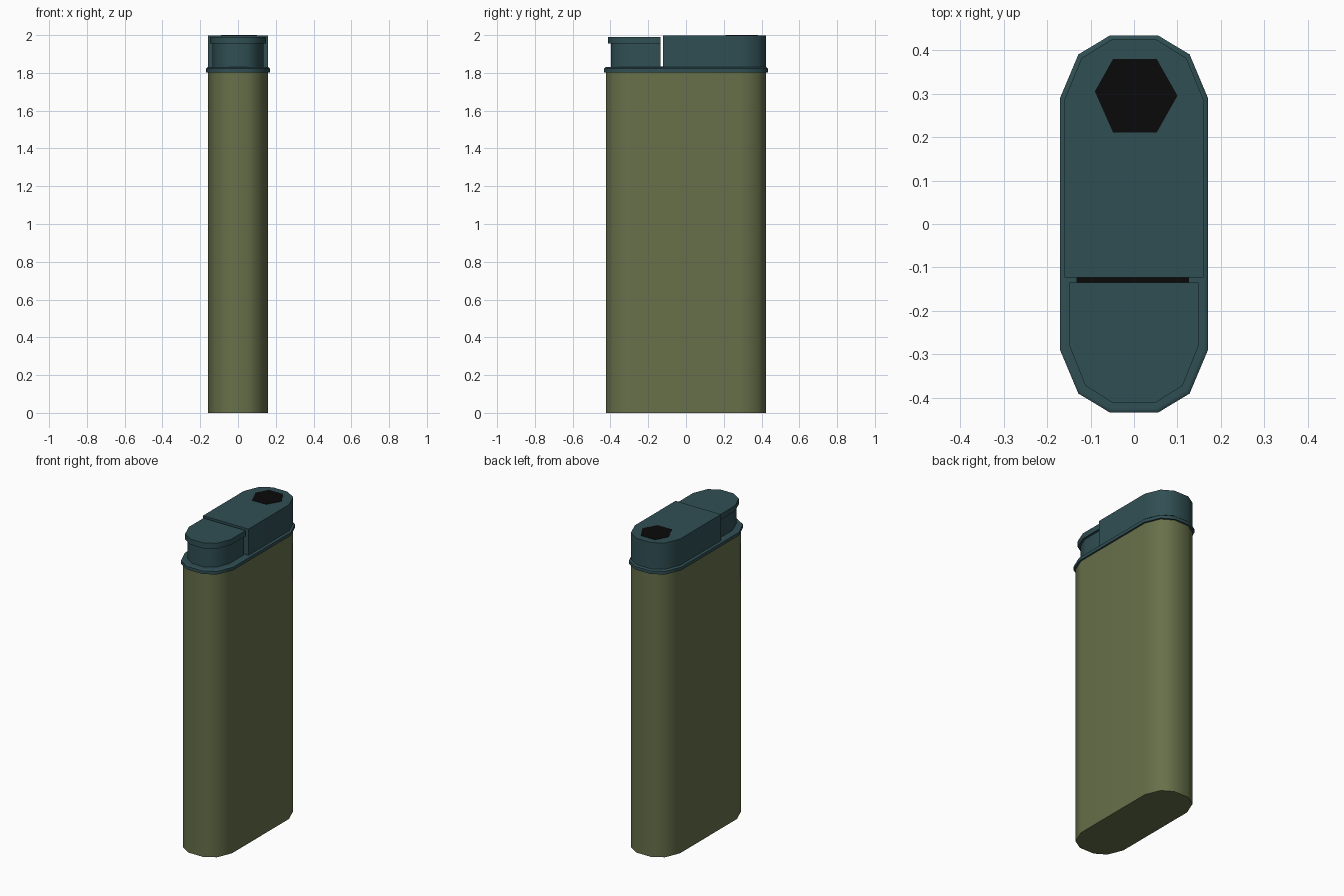
import bpy, bmesh, math

if "Cube" in bpy.data.objects:
    bpy.data.objects.remove(bpy.data.objects["Cube"])


def material(name, rgb):
    m = bpy.data.materials.new(name)
    m.diffuse_color = (*rgb, 1)
    m.use_nodes = True
    m.node_tree.nodes["Principled BSDF"].inputs["Base Color"].default_value = m.diffuse_color
    return m


OLIVE = material("olive green", (0.135, 0.163, 0.068))
TEAL = material("dark teal", (0.030, 0.078, 0.088))
BLACK = material("black", (0.003, 0.003, 0.003))

# Quarter outline of the faceted oval footprint (outer collar size)
QUARTER = [(0.17, 0.29), (0.128, 0.39), (0.055, 0.434)]


def oval(inset):
    """Full footprint, counter-clockwise, shrunk by the inset."""
    q = [(x * (0.17 - inset) / 0.17, y - inset * (y - 0.2) / 0.234) for x, y in QUARTER]
    back = q + [(-x, y) for x, y in reversed(q)]
    return back + [(-x, -y) for x, y in back]


def cut(outline, y, keep_back):
    """Clip the footprint with a straight line across at y."""
    hw = max(p[0] for p in outline)
    if keep_back:
        return [p for p in outline if p[1] > y] + [(-hw, y), (hw, y)]
    return [p for p in outline if p[1] < y] + [(hw, y), (-hw, y)]


def loft(name, rings, mat, smooth=True):
    """Skin a stack of (outline, z) rings into a closed solid."""
    bm = bmesh.new()
    loops = [[bm.verts.new((x, y, z)) for x, y in pts] for pts, z in rings]
    n = len(loops[0])
    for a, b in zip(loops, loops[1:]):
        for i in range(n):
            j = (i + 1) % n
            bm.faces.new((a[i], a[j], b[j], b[i]))
    bm.faces.new(loops[0][::-1])
    bm.faces.new(loops[-1])
    bmesh.ops.recalc_face_normals(bm, faces=bm.faces)
    me = bpy.data.meshes.new(name)
    bm.to_mesh(me)
    bm.free()
    me.materials.append(mat)
    ob = bpy.data.objects.new(name, me)
    bpy.context.collection.objects.link(ob)
    if smooth:
        bpy.ops.object.select_all(action='DESELECT')
        bpy.context.view_layer.objects.active = ob
        ob.select_set(True)
        bpy.ops.object.shade_smooth_by_angle(angle=math.radians(40))
        w = ob.modifiers.new("flat sides", 'WEIGHTED_NORMAL')
        w.keep_sharp = True
    return ob


# Fuel body
loft("body", [(oval(0.011), 0), (oval(0.011), 1.81)], OLIVE)

# Collar with a chamfered upper edge
loft("collar", [(oval(0), 1.803), (oval(0), 1.823), (oval(0.01), 1.831)], TEAL)

# Flame guard at the back
guard = cut(oval(0.01), -0.123, True)
loft("flame_guard", [(guard, 1.825), (guard, 1.998)], TEAL)

# Press button at the front: narrow neck under a wider lip
neck = cut(oval(0.036), -0.134, False)
lip = cut(oval(0.022), -0.134, False)
loft("button_neck", [(neck, 1.825), (neck, 1.957)], TEAL)
loft("button_lip", [(lip, 1.955), (lip, 1.99)], TEAL)

# Black hexagonal flame opening
hexagon = [(0.1, 0.295), (0.052, 0.38), (-0.048, 0.38),
           (-0.09, 0.305), (-0.048, 0.21), (0.052, 0.21)]
loft("flame_opening", [(hexagon, 1.995), (hexagon, 2.0)], BLACK, False)

# Black floor of the slot between button and guard
slot = [(-0.132, -0.134), (0.127, -0.134), (0.127, -0.123), (-0.132, -0.123)]
loft("slot_floor", [(slot, 1.829), (slot, 1.833)], BLACK, False)
